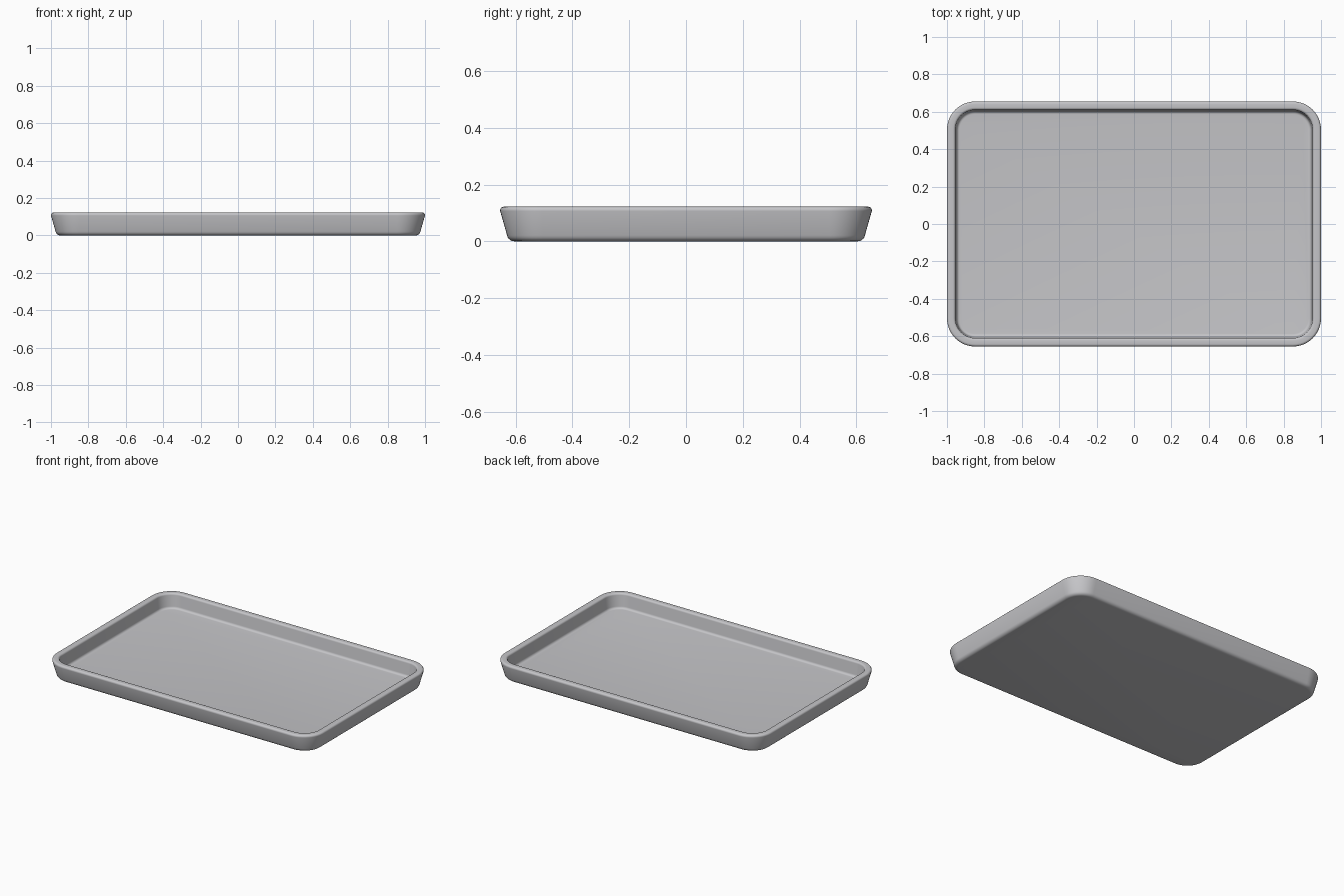
import bpy, bmesh, math

cube = bpy.data.objects.get("Cube")
if cube:
    bpy.data.objects.remove(cube, do_unlink=True)

HALF_X, HALF_Y, CORNER = 1.0, 0.655, 0.15
CORNER_STEPS = 12

grey = bpy.data.materials.new("light_grey")
grey.use_nodes = True
colour = (0.56, 0.56, 0.58, 1)
grey.diffuse_color = colour
grey.node_tree.nodes["Principled BSDF"].inputs["Base Color"].default_value = colour


def arc(cx, cz, r, start, end, steps=5):
    """Rounded edge of the wall section, as (inset, height) points."""
    angles = [math.radians(start + (end - start) * i / steps) for i in range(steps + 1)]
    return [(cx + r * math.cos(a), cz + r * math.sin(a)) for a in angles]


def ring(bm, inset, z):
    """Rounded rectangle set in from the outer rim."""
    r = CORNER - inset
    verts = []
    for k, (sx, sy) in enumerate([(1, 1), (-1, 1), (-1, -1), (1, -1)]):
        for i in range(CORNER_STEPS + 1):
            a = math.pi / 2 * (k + i / CORNER_STEPS)
            verts.append(bm.verts.new((sx * (HALF_X - CORNER) + r * math.cos(a),
                                       sy * (HALF_Y - CORNER) + r * math.sin(a), z)))
    return verts


# Wall section: rounded foot, sloping outside, rounded lip, inside wall, floor fillet
section = (arc(0.05, 0.026, 0.026, 270, 190)
           + arc(0.013, 0.109, 0.013, 190, 90)
           + arc(0.032, 0.109, 0.013, 90, 5)
           + arc(0.068, 0.04, 0.016, 185, 270))

bm = bmesh.new()
rings = [ring(bm, inset, z) for inset, z in section]
for lower, upper in zip(rings, rings[1:]):
    n = len(lower)
    for i in range(n):
        j = (i + 1) % n
        bm.faces.new((lower[i], lower[j], upper[j], upper[i]))
bm.faces.new(rings[0][::-1])   # underside
bm.faces.new(rings[-1])        # floor
bmesh.ops.recalc_face_normals(bm, faces=bm.faces)

mesh = bpy.data.meshes.new("tray")
bm.to_mesh(mesh)
bm.free()
tray = bpy.data.objects.new("tray", mesh)
bpy.context.collection.objects.link(tray)
mesh.materials.append(grey)

bpy.context.view_layer.objects.active = tray
tray.select_set(True)
bpy.ops.object.shade_smooth_by_angle(angle=math.radians(40))
